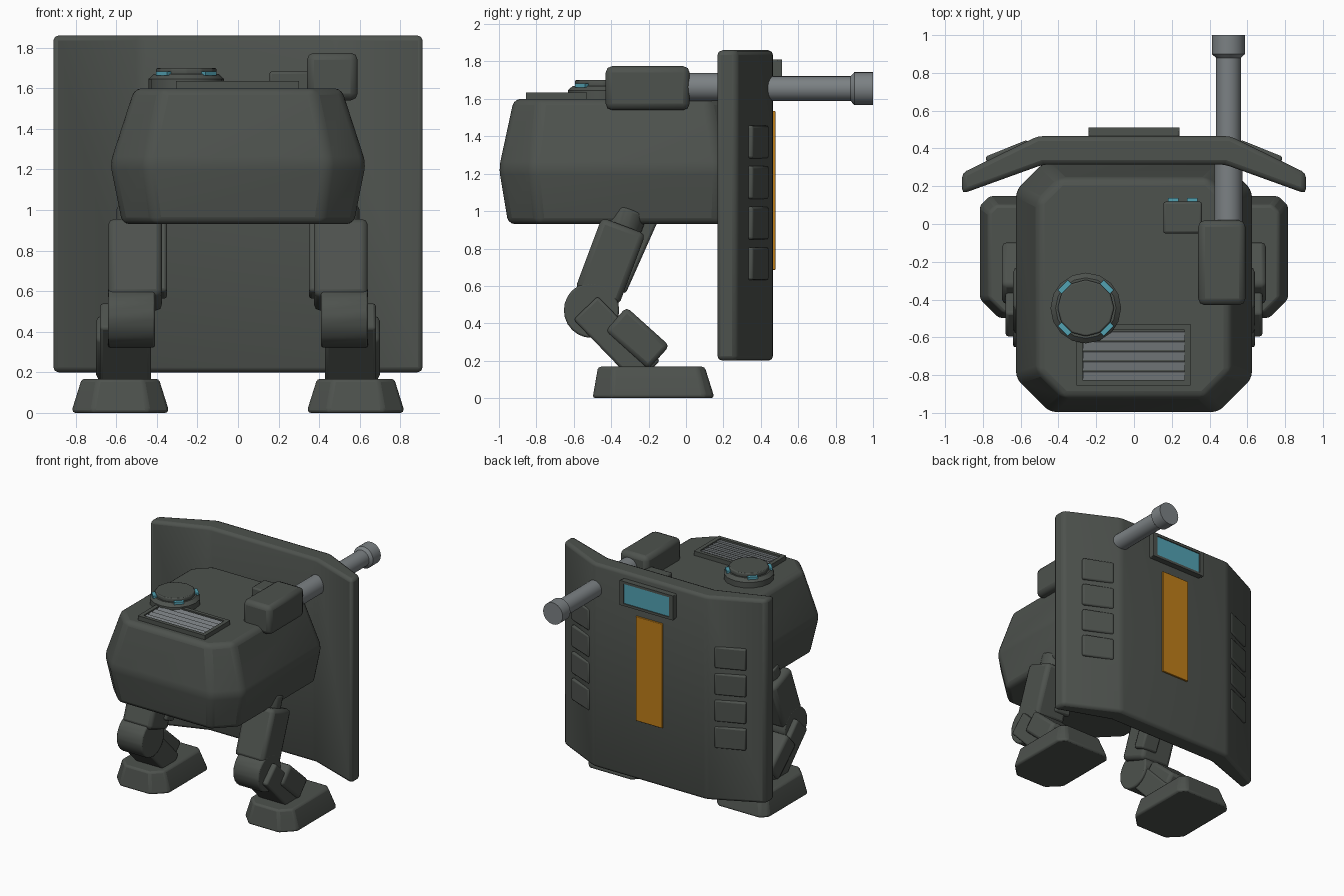
import bpy, bmesh, math
from mathutils import Matrix, Vector

cube = bpy.data.objects.get("Cube")
if cube:
    bpy.data.objects.remove(cube, do_unlink=True)


def material(name, rgb):
    m = bpy.data.materials.new(name)
    m.use_nodes = True
    m.diffuse_color = (*rgb, 1)
    m.node_tree.nodes["Principled BSDF"].inputs["Base Color"].default_value = (*rgb, 1)
    return m


ARMOUR = material("dark_armour", (0.075, 0.084, 0.075))
METAL = material("grey_metal", (0.2, 0.22, 0.23))
GLASS = material("blue_glass", (0.085, 0.36, 0.45))
AMBER = material("amber_panel", (0.52, 0.21, 0.01))


def finish(name, bm, mat, bevel=0.0, segments=2):
    bmesh.ops.recalc_face_normals(bm, faces=bm.faces)
    mesh = bpy.data.meshes.new(name)
    bm.to_mesh(mesh)
    bm.free()
    mesh.materials.append(mat)
    obj = bpy.data.objects.new(name, mesh)
    bpy.context.collection.objects.link(obj)
    if bevel:
        mod = obj.modifiers.new("rounded_edges", "BEVEL")
        mod.width, mod.segments = bevel, segments
        mod.limit_method, mod.angle_limit = "ANGLE", math.radians(15)
    bpy.ops.object.select_all(action="DESELECT")
    obj.select_set(True)
    bpy.context.view_layer.objects.active = obj
    bpy.ops.object.shade_smooth_by_angle(angle=math.radians(32))
    return obj


def box(name, x, y, z, mat=ARMOUR, bevel=0.0):
    """Box from three (low, high) ranges."""
    bm = bmesh.new()
    bmesh.ops.create_cube(bm, size=1)
    for v in bm.verts:
        v.co = [lo + (c + 0.5) * (hi - lo) for c, (lo, hi) in zip(v.co, (x, y, z))]
    return finish(name, bm, mat, bevel)


def turned_box(name, centre, size, rot, mat=ARMOUR, bevel=0.0, axis="X"):
    half = [(-s / 2, s / 2) for s in size]
    obj = box(name, *half, mat, bevel)
    obj.matrix_world = Matrix.Translation(centre) @ Matrix.Rotation(rot, 4, axis)
    return obj


def cylinder(name, start, end, r1, mat=ARMOUR, r2=None, sides=24, bevel=0.0):
    start, end = Vector(start), Vector(end)
    bm = bmesh.new()
    bmesh.ops.create_cone(bm, cap_ends=True, segments=sides, radius1=r1,
                          radius2=r1 if r2 is None else r2, depth=(end - start).length)
    turn = (end - start).to_track_quat("Z", "Y").to_matrix().to_4x4()
    bm.transform(Matrix.Translation((start + end) / 2) @ turn)
    return finish(name, bm, mat, bevel)


def loft(name, rings, mat=ARMOUR, bevel=0.0, segments=2):
    """Skin between rings with equal point counts, capped at both ends."""
    bm = bmesh.new()
    loops = [[bm.verts.new(p) for p in ring] for ring in rings]
    for a, b in zip(loops, loops[1:]):
        for i in range(len(a)):
            j = (i + 1) % len(a)
            bm.faces.new((a[i], a[j], b[j], b[i]))
    bm.faces.new(loops[0][::-1])
    bm.faces.new(loops[-1])
    return finish(name, bm, mat, bevel, segments)


def octagon(cx, hx, front, back, cut_f, cut_b, z):
    """Rectangle plan with cut corners."""
    right = [(hx - cut_f, front), (hx, front + cut_f), (hx, back - cut_b), (hx - cut_b, back)]
    left = [(-x, y) for x, y in reversed(right)]
    return [(cx + x, y, z) for x, y in right + left]


# Hull
loft("hull", [octagon(0, 0.57, -0.95, 0.30, 0.16, 0.13, 0.93),
              octagon(0, 0.63, -1.0, 0.33, 0.18, 0.15, 1.23),
              octagon(0, 0.51, -0.92, 0.24, 0.14, 0.12, 1.60)], bevel=0.035, segments=3)

# Rear shield, bent plate
outer = [(-0.91, 0.27), (-0.51, 0.465), (0.51, 0.465), (0.91, 0.27)]
inner = [(0.91, 0.16), (0.48, 0.315), (-0.48, 0.315), (-0.91, 0.16)]
loft("shield", [[(x, y, z) for x, y in outer + inner] for z in (0.2, 1.86)], bevel=0.025)

# Shield window and panel
box("window_frame", (-0.24, 0.24), (0.45, 0.50), (1.61, 1.81), bevel=0.01)
for i, z in enumerate((1.61, 1.79)):
    box(f"window_rail_{i}", (-0.24, 0.24), (0.49, 0.512), (z, z + 0.02))
for i, x in enumerate((-0.24, 0.205)):
    box(f"window_post_{i}", (x, x + 0.035), (0.49, 0.512), (1.61, 1.81))
box("window_glass", (-0.205, 0.205), (0.498, 0.505), (1.63, 1.79), GLASS)
box("amber_strip", (-0.12, 0.12), (0.46, 0.478), (0.685, 1.535), AMBER, 0.004)

# Raised plates on the shield wings
for s, side in ((-1, "right"), (1, "left")):
    for i in range(4):
        turned_box(f"{side}_shield_plate_{i}", (s * 0.67, 0.382, 1.37 - i * 0.217),
                   (0.24, 0.04, 0.175), -s * math.radians(22), bevel=0.012, axis="Z")

# Cannon
box("cannon_housing", (0.34, 0.59), (-0.43, 0.02), (1.54, 1.775), bevel=0.035)
cylinder("cannon_sleeve", (0.5, 0, 1.663), (0.5, 0.33, 1.663), 0.075, METAL)
cylinder("cannon_barrel", (0.5, 0.3, 1.655), (0.5, 0.92, 1.655), 0.066, METAL)
cylinder("cannon_muzzle", (0.5, 0.9, 1.655), (0.5, 1.0, 1.655), 0.088, METAL)
cylinder("muzzle_collar", (0.5, 0.88, 1.655), (0.5, 0.9, 1.655), 0.066, METAL, 0.088)

# Sensor block beside the cannon
box("sensor_block", (0.155, 0.36), (-0.05, 0.118), (1.58, 1.683), bevel=0.012)
for i, x in enumerate((0.18, 0.28)):
    box(f"sensor_lens_{i}", (x, x + 0.055), (0.11, 0.138), (1.63, 1.665), GLASS)

# Roof hatch
hx, hy = -0.255, -0.445
cylinder("hatch_base", (hx, hy, 1.58), (hx, hy, 1.645), 0.187, sides=16)
cylinder("hatch_shoulder", (hx, hy, 1.645), (hx, hy, 1.67), 0.187, r2=0.16, sides=16)
cylinder("hatch_lid", (hx, hy, 1.66), (hx, hy, 1.70), 0.15, sides=12, bevel=0.008)
for i in range(4):
    a = math.radians(45 + 90 * i)
    turned_box(f"hatch_light_{i}", (hx + 0.157 * math.cos(a), hy + 0.157 * math.sin(a), 1.672),
               (0.03, 0.075, 0.02), a, GLASS, axis="Z")

# Roof grille
box("grille_base", (-0.305, 0.3), (-0.855, -0.53), (1.58, 1.615))
for i, y in enumerate((-0.855, -0.56)):
    box(f"grille_rail_{i}", (-0.305, 0.3), (y, y + 0.03), (1.6, 1.635))
for i, x in enumerate((-0.305, 0.268)):
    box(f"grille_post_{i}", (x, x + 0.032), (-0.855, -0.53), (1.6, 1.635))
for i in range(5):
    turned_box(f"grille_slat_{i}", (0, -0.803 + i * 0.053, 1.62), (0.54, 0.044, 0.012),
               math.radians(12), METAL)

# Legs
for s, side in ((-1, "right"), (1, "left")):
    thigh_turn, shin_turn = math.radians(-20.5), math.radians(44)
    cylinder(f"{side}_hip", (s * 0.5, -0.36, 0.85), (s * 0.5, -0.30, 1.01), 0.1, bevel=0.012)
    turned_box(f"{side}_hip_strut", (s * 0.42, -0.28, 0.79), (0.14, 0.11, 0.46),
               math.radians(-24), bevel=0.015)
    turned_box(f"{side}_thigh", (s * 0.507, -0.405, 0.73), (0.265, 0.25, 0.41),
               thigh_turn, bevel=0.03)
    cylinder(f"{side}_knee", (s * 0.41, -0.505, 0.47), (s * 0.64, -0.505, 0.47), 0.148, bevel=0.01)
    turned_box(f"{side}_shin", (s * 0.555, -0.37, 0.31), (0.25, 0.18, 0.48), shin_turn, bevel=0.015)
    turned_box(f"{side}_shin_guard", (s * 0.57, -0.26, 0.32), (0.26, 0.17, 0.31),
               shin_turn + math.radians(4), bevel=0.025)
    cx = s * 0.58
    loft(f"{side}_foot", [octagon(cx, 0.237, -0.50, 0.15, 0.1, 0.05, 0),
                          octagon(cx, 0.235, -0.495, 0.145, 0.1, 0.05, 0.025),
                          octagon(cx, 0.19, -0.47, 0.10, 0.08, 0.04, 0.168)], bevel=0.015)
